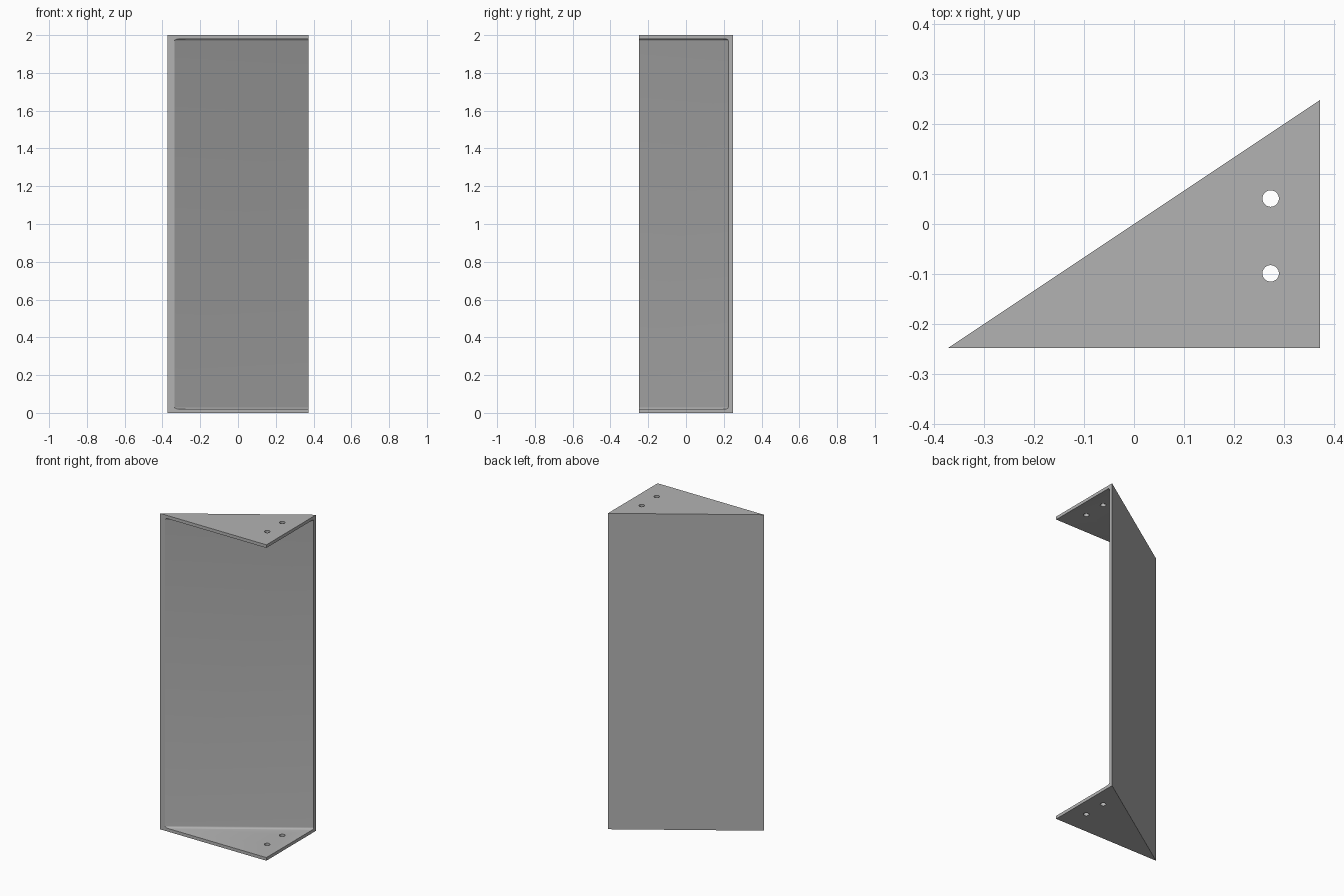
import bpy, bmesh, math
from mathutils import Matrix

cube = bpy.data.objects.get("Cube")
if cube:
    bpy.data.objects.remove(cube, do_unlink=True)

HALF_X, HALF_Y, HEIGHT = 0.373, 0.2488, 2.0
THICK, FILLET = 0.02, 0.012
SLOPE = math.atan2(HALF_Y, HALF_X)

steel = bpy.data.materials.new("grey_steel")
steel.use_nodes = True
GREY = (0.45, 0.45, 0.45, 1)
steel.diffuse_color = GREY
steel.node_tree.nodes["Principled BSDF"].inputs["Base Color"].default_value = GREY


def make_object(name, bm):
    bmesh.ops.recalc_face_normals(bm, faces=bm.faces)
    mesh = bpy.data.meshes.new(name)
    bm.to_mesh(mesh)
    bm.free()
    mesh.materials.append(steel)
    obj = bpy.data.objects.new(name, mesh)
    bpy.context.collection.objects.link(obj)
    return obj


def cut(target, cutter):
    mod = target.modifiers.new("cut", 'BOOLEAN')
    mod.operation, mod.solver, mod.object = 'DIFFERENCE', 'EXACT', cutter
    bpy.context.view_layer.objects.active = target
    bpy.ops.object.modifier_apply(modifier=mod.name)
    bpy.data.objects.remove(cutter, do_unlink=True)


# Triangular block: its outer faces are the end plates and sloping panel
bm = bmesh.new()
corners = [(-HALF_X, -HALF_Y, 0), (HALF_X, -HALF_Y, 0), (HALF_X, HALF_Y, 0)]
base = bm.faces.new([bm.verts.new(c) for c in corners])
ext = bmesh.ops.extrude_face_region(bm, geom=[base])
top = [v for v in ext["geom"] if isinstance(v, bmesh.types.BMVert)]
bmesh.ops.translate(bm, verts=top, vec=(0, 0, HEIGHT))
bracket = make_object("corner_bracket", bm)

# Hollow between the plates, with filleted bends along the panel
bm = bmesh.new()
bmesh.ops.create_cube(bm, size=1)
bmesh.ops.scale(bm, verts=bm.verts, vec=(3, 1, HEIGHT - 2 * THICK))
bmesh.ops.translate(bm, verts=bm.verts, vec=(0, -0.5 - THICK, HEIGHT / 2))
bends = [e for e in bm.edges if all(v.co.y > -0.1 for v in e.verts)
         and abs(e.verts[0].co.x - e.verts[1].co.x) > 1]
bmesh.ops.bevel(bm, geom=bends, offset=FILLET, segments=6, profile=0.5, affect='EDGES')
bmesh.ops.rotate(bm, verts=bm.verts, cent=(0, 0, 0), matrix=Matrix.Rotation(SLOPE, 3, 'Z'))
cut(bracket, make_object("hollow_cutter", bm))

# Two screw holes through both end plates
for y in (0.051, -0.099):
    bm = bmesh.new()
    bmesh.ops.create_cone(bm, cap_ends=True, segments=32, radius1=0.0165,
                          radius2=0.0165, depth=HEIGHT + 1,
                          matrix=Matrix.Translation((0.274, y, HEIGHT / 2)))
    cut(bracket, make_object("hole_cutter", bm))

# Smooth the bends and holes, keep the other edges sharp
bpy.ops.object.select_all(action='DESELECT')
bracket.select_set(True)
bpy.context.view_layer.objects.active = bracket
bpy.ops.object.shade_smooth_by_angle(angle=math.radians(30))
